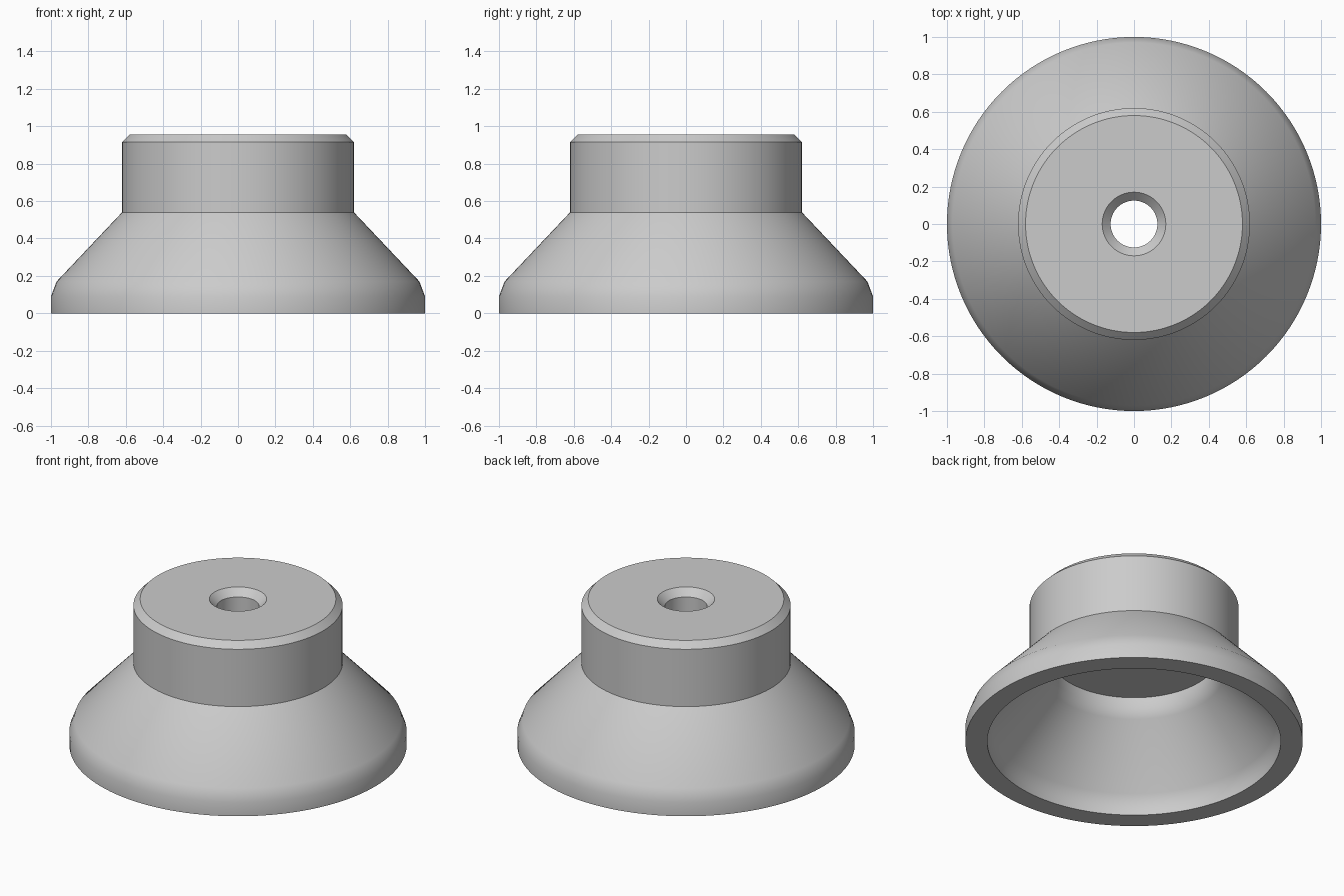
import bpy
import bmesh
import math

cube = bpy.data.objects.get("Cube")
if cube:
    bpy.data.objects.remove(cube)

SEGMENTS = 128

grey = bpy.data.materials.new("light grey")
grey.use_nodes = True
colour = (0.6, 0.6, 0.6, 1)
grey.diffuse_color = colour
grey.node_tree.nodes["Principled BSDF"].inputs["Base Color"].default_value = colour

# Closed cross-section (radius, height)
outside = [(1, 0), (1, 0.09), (0.97, 0.17), (0.62, 0.54), (0.62, 0.915), (0.58, 0.955)]
bore = [(0.17, 0.955), (0.125, 0.91), (0.125, 0.59)]
cavity = [(0.5, 0.59), (0.5, 0.52), (0.53, 0.46), (0.84, 0.13), (0.87, 0.05), (0.87, 0)]
profile = outside + bore + cavity


def lathe(name, points, material):
    """Revolve a closed profile around the z axis."""
    bm = bmesh.new()
    rings = []
    for i in range(SEGMENTS):
        a = 2 * math.pi * i / SEGMENTS
        rings.append([bm.verts.new((r * math.cos(a), r * math.sin(a), z)) for r, z in points])
    for i, ring in enumerate(rings):
        following = rings[(i + 1) % SEGMENTS]
        for j in range(len(points)):
            k = (j + 1) % len(points)
            bm.faces.new((ring[j], following[j], following[k], ring[k]))
    bmesh.ops.recalc_face_normals(bm, faces=bm.faces)
    mesh = bpy.data.meshes.new(name)
    bm.to_mesh(mesh)
    bm.free()
    mesh.materials.append(material)
    obj = bpy.data.objects.new(name, mesh)
    bpy.context.collection.objects.link(obj)
    return obj


# Flared hollow foot with a collar and a countersunk bore
foot = lathe("flared_foot", profile, grey)
bpy.ops.object.select_all(action="DESELECT")
foot.select_set(True)
bpy.context.view_layer.objects.active = foot
bpy.ops.object.shade_smooth_by_angle(angle=math.radians(32))
